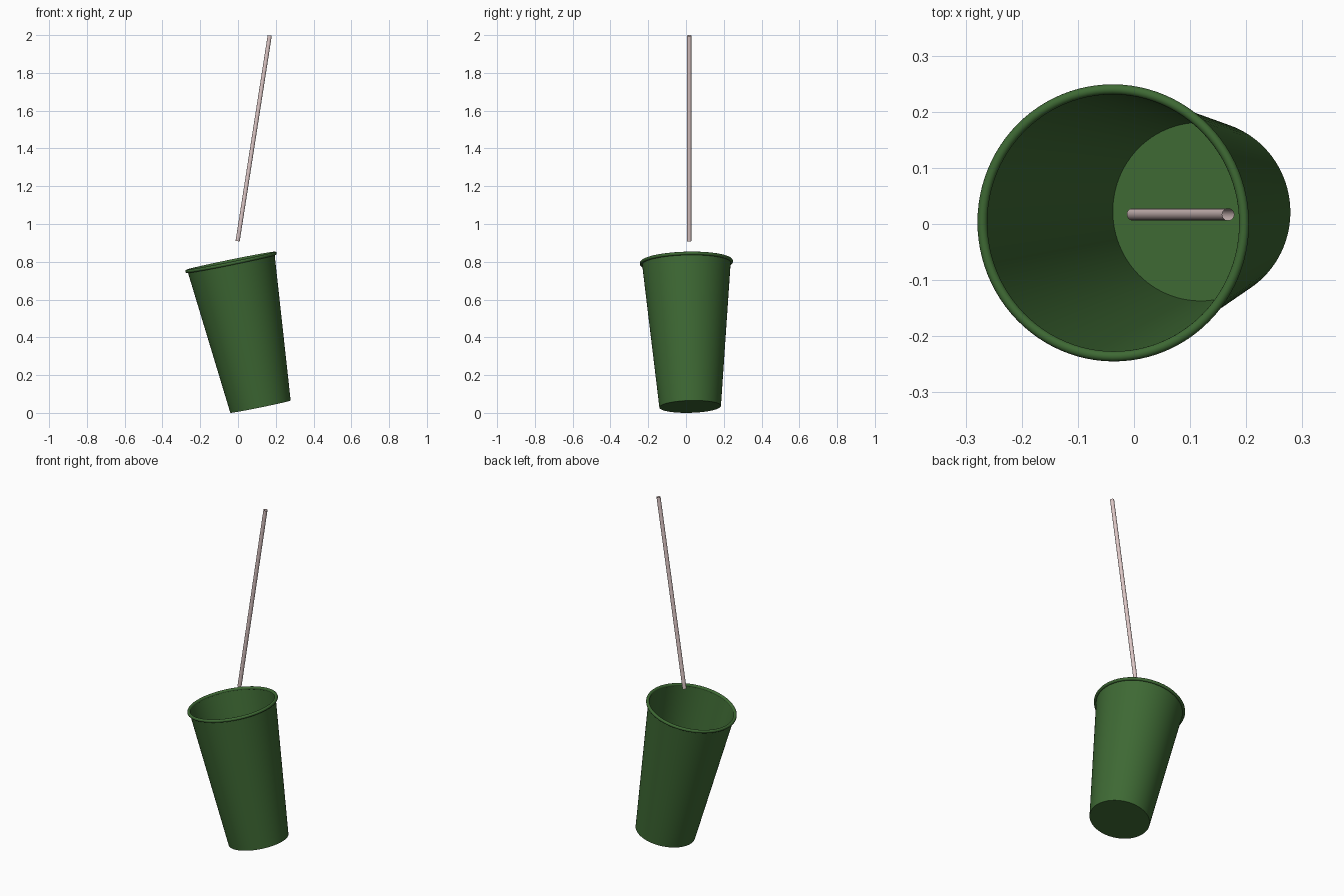
import bpy, bmesh, math
from mathutils import Vector

if "Cube" in bpy.data.objects:
    bpy.data.objects.remove(bpy.data.objects["Cube"])


def make_material(name, color):
    m = bpy.data.materials.new(name)
    m.diffuse_color = (*color, 1.0)
    m.use_nodes = True
    m.node_tree.nodes["Principled BSDF"].inputs["Base Color"].default_value = m.diffuse_color
    return m


def lathe(name, profile, start, end, mat, sides, closed=False):
    """Revolve (radius, height) points about the axis running start -> end."""
    axis = Vector(end) - Vector(start)
    rot = axis.to_track_quat('Z', 'Y')
    bm = bmesh.new()
    rings = []
    for r, h in profile:
        if r == 0:
            rings.append([bm.verts.new((0, 0, h))])
        else:
            rings.append([bm.verts.new((r * math.cos(2 * math.pi * i / sides),
                                        r * math.sin(2 * math.pi * i / sides), h))
                          for i in range(sides)])
    pairs = list(zip(rings, rings[1:]))
    if closed:
        pairs.append((rings[-1], rings[0]))
    for a, b in pairs:
        for i in range(sides):
            j = (i + 1) % sides
            if len(a) == 1:
                bm.faces.new((a[0], b[j], b[i]))
            elif len(b) == 1:
                bm.faces.new((a[i], a[j], b[0]))
            else:
                bm.faces.new((a[i], a[j], b[j], b[i]))
    mesh = bpy.data.meshes.new(name)
    bm.to_mesh(mesh)
    bm.free()
    mesh.materials.append(mat)
    ob = bpy.data.objects.new(name, mesh)
    bpy.context.collection.objects.link(ob)
    ob.rotation_mode = 'QUATERNION'
    ob.rotation_quaternion = rot
    ob.location = start
    bpy.context.view_layer.objects.active = ob
    bpy.ops.object.select_all(action='DESELECT')
    ob.select_set(True)
    bpy.ops.object.shade_smooth_by_angle(angle=math.radians(40))
    return ob


green = make_material("cup green", (0.048, 0.141, 0.034))
pink = make_material("straw pale pink", (0.72, 0.57, 0.56))

# Tilted cup axis
base = (0.119, 0.022, 0.033)
top = (-0.037, 0.002, 0.797)
height = (Vector(top) - Vector(base)).length

# Thin-walled tapered cup with a floor
lathe("cup", [(0, 0), (0.163, 0), (0.235, height), (0.231, height),
              (0.159, 0.005), (0, 0.005)], base, top, green, 96)

# Rolled rim
rim = [(0.238 + 0.009 * math.cos(math.tau * k / 14),
        height + 0.009 * math.sin(math.tau * k / 14)) for k in range(14)]
lathe("rim", rim, base, top, green, 96, closed=True)

# Open straw floating above the cup
s0, s1 = (-0.002, 0.017, 0.909), (0.168, 0.017, 1.998)
length = (Vector(s1) - Vector(s0)).length
lathe("straw", [(0.011, 0), (0.011, length)], s0, s1, pink, 24)
